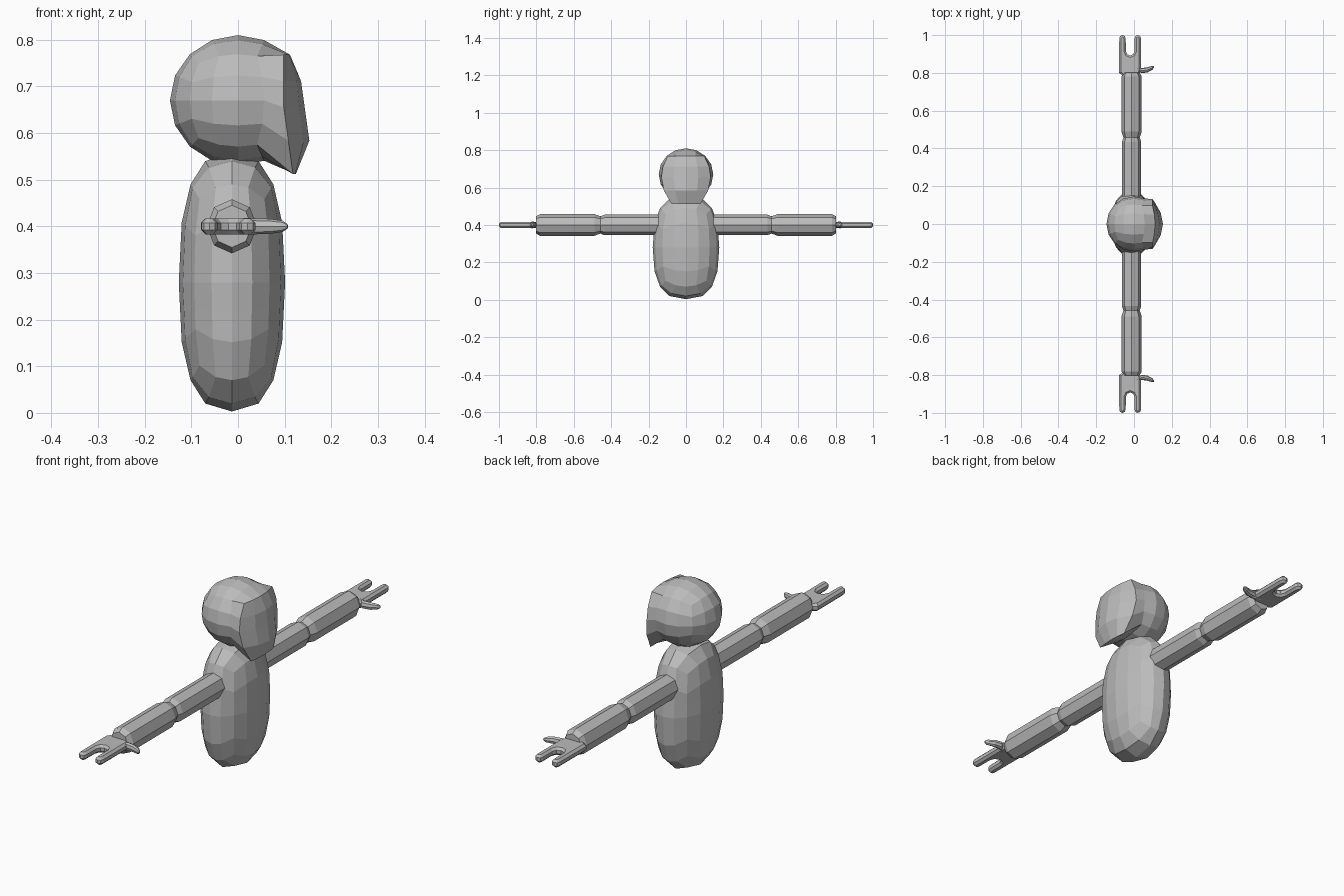
import bpy, bmesh, math
from mathutils import Vector

if "Cube" in bpy.data.objects:
    bpy.data.objects.remove(bpy.data.objects["Cube"])

grey = bpy.data.materials.new("plain grey")
grey.diffuse_color = (0.5, 0.5, 0.5, 1)
grey.use_nodes = True
grey.node_tree.nodes["Principled BSDF"].inputs["Base Color"].default_value = grey.diffuse_color


def finish(name, bm):
    bmesh.ops.recalc_face_normals(bm, faces=bm.faces)
    me = bpy.data.meshes.new(name)
    bm.to_mesh(me)
    bm.free()
    me.materials.append(grey)
    ob = bpy.data.objects.new(name, me)
    bpy.context.collection.objects.link(ob)
    return ob


def both_sides(ob):
    m = ob.modifiers.new("mirror", 'MIRROR')
    m.use_axis = (False, True, False)
    m.use_mirror_merge = False


def loft(bm, rings):
    """Skin a list of equal-length point rings and cap both ends."""
    vs = [[bm.verts.new(p) for p in r] for r in rings]
    n = len(vs[0])
    for a, b in zip(vs, vs[1:]):
        for i in range(n):
            bm.faces.new((a[i], a[(i + 1) % n], b[(i + 1) % n], b[i]))
    bm.faces.new(vs[0])
    bm.faces.new(vs[-1][::-1])


def grid_cube(cuts):
    bm = bmesh.new()
    bmesh.ops.create_cube(bm, size=2)
    bmesh.ops.subdivide_edges(bm, edges=bm.edges[:], cuts=cuts, use_grid_fill=True)
    return bm


# Body: tall rounded box, elongated by a straight middle
bm = grid_cube(3)
mid = [e for e in bm.edges if abs(e.verts[0].co.z - e.verts[1].co.z) > 0.1
       and max(abs(v.co.z) for v in e.verts) < 0.6]
for v in bm.verts:
    x, y, z = [math.tan(c * math.pi / 4) for c in v.co]
    d = Vector((x, y, z)).normalized()
    z = math.copysign(abs(d.z) ** 0.8, d.z)
    r = math.hypot(d.x, d.y)
    k = r ** 0.72 / r if r > 1e-6 else 1
    v.co = (-0.013 + 0.114 * d.x * k, 0.178 * d.y * k, 0.28 + 0.277 * z)
bmesh.ops.subdivide_edges(bm, edges=mid, cuts=1)
finish("body", bm)

# Head: rounded block with a flatter face on +x and a jutting chin
bm = grid_cube(3)
for v in bm.verts:
    u, w = v.co.y, v.co.z
    on_face = v.co.x > 0.99
    d = Vector([math.tan(c * math.pi / 4) for c in v.co]).normalized()
    if on_face:
        edge = max(abs(u), abs(w))
        half = 0.132 - 0.034 * max(w, 0) ** 2 - 0.055 * max(-w, 0) ** 2
        bulge = 0.045 * (1 - u * u) * (1 - max(w, 0) ** 2 * 0.7)
        if w < -0.9:
            bulge = 0.006 * (1 - u * u)
        v.co = (0.098 + 0.02 * max(-w, 0) + bulge, u * half,
                0.655 + (0.113 if w > 0 else 0.143) * w)
    else:
        v.co = (0.146 * d.x, 0.146 * d.y, 0.67 + 0.14 * d.z)
finish("head", bm)


# Arms: two octagonal segments pinched at shoulder, elbow and wrist
def arm_segment(name, stations):
    bm = bmesh.new()
    loft(bm, [[(-0.013 + 0.054 * s * math.cos(i * math.pi / 4), y,
                0.4 + 0.058 * s * math.sin(i * math.pi / 4)) for i in range(8)]
              for y, s in stations])
    both_sides(finish(name, bm))


arm_segment("upper_arms", [(0.08, 0.75), (0.11, 0.95), (0.435, 0.95), (0.46, 0.78)])
arm_segment("forearms", [(0.455, 0.78), (0.49, 1), (0.78, 1), (0.803, 0.78)])

# Hands: flat palm with two prongs, softened edges
def arc(cx, cy, r, a0, a1, n=4):
    return [(cx + r * math.cos(math.radians(a0 + (a1 - a0) * i / n)),
             cy + r * math.sin(math.radians(a0 + (a1 - a0) * i / n))) for i in range(n + 1)]


outline = [(-0.06, 0.785), (0.02, 0.785), (0.037, 0.81)]
outline += arc(0.02, 0.983, 0.017, 0, 180)
outline += arc(-0.02, 0.915, 0.023, 0, -180)
outline += arc(-0.061, 0.983, 0.017, 0, 180)
outline += [(-0.079, 0.80)]
bm = bmesh.new()
loft(bm, [[(x, y, z) for x, y in outline] for z in (0.383, 0.417)])
hand = finish("hands", bm)
bev = hand.modifiers.new("soft edge", 'BEVEL')
bev.width, bev.segments, bev.limit_method, bev.angle_limit = 0.0095, 1, 'ANGLE', 1.2
both_sides(hand)

# Thumbs: short curved tapering tubes
bm = bmesh.new()
path = [(0.012, 0.825, 0.018), (0.04, 0.812, 0.017), (0.07, 0.816, 0.016),
        (0.096, 0.827, 0.012), (0.106, 0.832, 0.005)]
loft(bm, [[(x - 0.3 * 0.6 * r * math.cos(a), y + 0.8 * r * math.cos(a), 0.4 + r * math.sin(a))
           for a in [i * math.pi / 4 for i in range(8)]] for x, y, r in path])
both_sides(finish("thumbs", bm))
